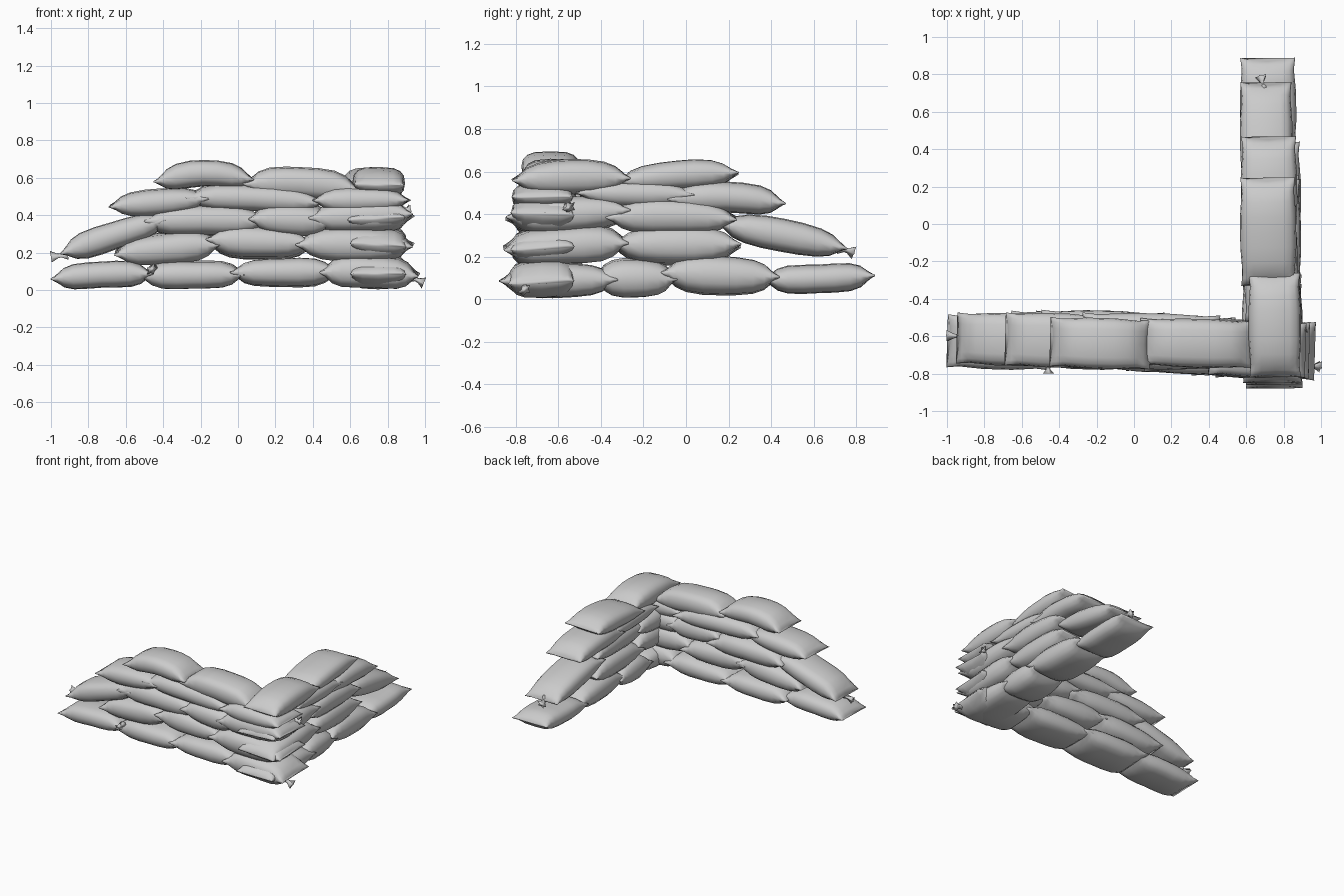
import bpy, bmesh, math, random
from mathutils import Vector

if "Cube" in bpy.data.objects:
    bpy.data.objects.remove(bpy.data.objects["Cube"])

random.seed(4)

# Length stations of a bag: (position, height factor, width factor)
STATIONS = [(0, .10, .98), (.035, .36, .95), (.10, .70, .93), (.20, .92, .96),
            (.35, 1, 1), (.5, 1, 1), (.65, 1, 1), (.80, .92, .96),
            (.90, .70, .93), (.965, .36, .95), (1, .10, .98)]
SIDES = 16


def loft(name, rings):
    bm = bmesh.new()
    loops = [[bm.verts.new(p) for p in r] for r in rings]
    n = len(loops[0])
    for a, b in zip(loops, loops[1:]):
        for i in range(n):
            bm.faces.new((a[i], a[(i + 1) % n], b[(i + 1) % n], b[i]))
    bm.faces.new(loops[0][::-1])
    bm.faces.new(loops[-1])
    bmesh.ops.recalc_face_normals(bm, faces=bm.faces)
    me = bpy.data.meshes.new(name)
    bm.to_mesh(me)
    bm.free()
    for p in me.polygons:
        p.use_smooth = True
    ob = bpy.data.objects.new(name, me)
    bpy.context.collection.objects.link(ob)
    return ob


def bag(name, start, end, width, height, bend=0.0, roll=0.0):
    """Stuffed sack between two end seams, pinched flat at both ends."""
    start, end = Vector(start), Vector(end)
    axis = (end - start).normalized()
    side = Vector((0, 0, 1)).cross(axis).normalized()
    up = axis.cross(side)
    side, up = (side * math.cos(roll) + up * math.sin(roll),
                up * math.cos(roll) - side * math.sin(roll))
    phase = random.uniform(0, 6.28)
    rings = []
    for t, fh, fw in STATIONS:
        c = start.lerp(end, t)
        c.z += bend * math.sin(math.pi * t)
        swell = 1 + .04 * math.sin(phase + 7 * t)
        ring = []
        for i in range(SIDES):
            a = math.tau * i / SIDES
            ca, sa = math.cos(a), math.sin(a)
            u = math.copysign(abs(ca) ** .6, ca) * width / 2 * fw
            v = math.copysign(abs(sa) ** .8, sa) * height / 2 * fh * swell
            # Corners of the end seams stick out
            flare = axis * ((t - .5) * .04 * (abs(u) / width * 2) ** 2 if t in (0, 1) else 0)
            ring.append(c + side * u + up * v + flare)
        rings.append(ring)
    return loft(name, rings)


def knot(name, base, tip, size):
    """Gathered, tied-off mouth of a sack."""
    base, tip = Vector(base), Vector(tip)
    axis = (tip - base).normalized()
    s = axis.orthogonal().normalized()
    u = axis.cross(s)
    rings = []
    for t, r in [(0, 1.1), (.4, .4), (.6, .45), (1, 1)]:
        rings.append([base.lerp(tip, t) + (s * math.cos(a) + u * math.sin(a) * .7)
                      * size * r * (1 + .3 * math.cos(i * math.pi) * t)
                      for i, a in enumerate(math.tau * k / 10 for k in range(10))])
    loft(name, rings)


# Front wall rows: x0, x1, y, z at x0, z at x1, width, height, bend, roll
front = [
    (-.98, -.47, -.625, .06, .085, .29, .145, .01, 0),
    (-.51, .02, -.615, .08, .085, .31, .155, 0, .04),
    (-.02, .52, -.635, .09, .095, .31, .155, 0, -.03),
    (.46, .95, -.665, .10, .08, .32, .18, .01, .05),
    (-.93, -.40, -.61, .20, .37, .28, .15, .005, 0),
    (-.64, -.11, -.61, .20, .25, .30, .17, 0, .08),
    (-.15, .38, -.63, .26, .24, .31, .17, 0, -.08),
    (.33, .92, -.66, .25, .24, .31, .18, 0, .06),
    (-.67, -.17, -.615, .45, .49, .29, .14, 0, .03),
    (-.48, .14, -.61, .36, .36, .31, .17, .01, -.06),
    (.08, .50, -.64, .39, .37, .31, .17, 0, .08),
    (.40, .92, -.66, .38, .40, .31, .17, 0, -.04),
    (-.26, .44, -.62, .50, .47, .30, .15, .01, .05),
    (-.43, .07, -.63, .58, .59, .27, .145, .04, 0),
    (.05, .63, -.63, .57, .54, .26, .17, .02, .03),
    (.42, .90, -.66, .48, .48, .30, .14, 0, 0),
]
for i, (x0, x1, y, z0, z1, w, h, b, r) in enumerate(front):
    bag(f"front_wall_sandbag_{i + 1}", (x0, y, z0), (x1, y - .015, z1), w, h, b, r)

# Side wall rows: y0, y1, x, z at y0, z at y1, width, height, bend, roll
side = [
    (-.86, -.34, .75, .085, .09, .31, .16, 0, 0),
    (-.42, -.06, .735, .10, .10, .31, .18, 0, .05),
    (-.10, .42, .74, .12, .10, .31, .18, 0, -.03),
    (.38, .87, .72, .09, .11, .30, .14, -.005, 0),
    (-.84, -.29, .75, .24, .27, .31, .18, 0, .06),
    (-.33, .24, .735, .25, .25, .31, .18, 0, -.06),
    (.17, .74, .71, .35, .24, .28, .15, .005, 0),
    (-.83, -.28, .74, .38, .41, .32, .17, 0, -.05),
    (-.36, .22, .74, .39, .38, .31, .17, .01, .05),
    (-.07, .45, .725, .47, .45, .30, .15, .02, 0),
    (-.50, .02, .735, .50, .49, .29, .13, 0, 0),
    (-.80, -.28, .755, .56, .57, .28, .16, .01, .02),
    (-.31, .23, .72, .55, .59, .30, .14, .01, -.03),
]
for i, (y0, y1, x, z0, z1, w, h, b, r) in enumerate(side):
    bag(f"side_wall_sandbag_{i + 1}", (x, y0, z0), (x - .005, y1, z1), w, h, b, r)

# Tied mouths
knot("knot_left_end", (-.91, -.60, .19), (-1.0, -.60, .175), .03)
knot("knot_front", (-.46, -.75, .11), (-.46, -.80, .11), .03)
knot("knot_corner", (.92, -.76, .07), (.995, -.76, .04), .03)
knot("knot_back_end", (.69, .72, .24), (.68, .79, .22), .03)
knot("knot_side", (.88, -.56, .43), (.92, -.55, .43), .03)
